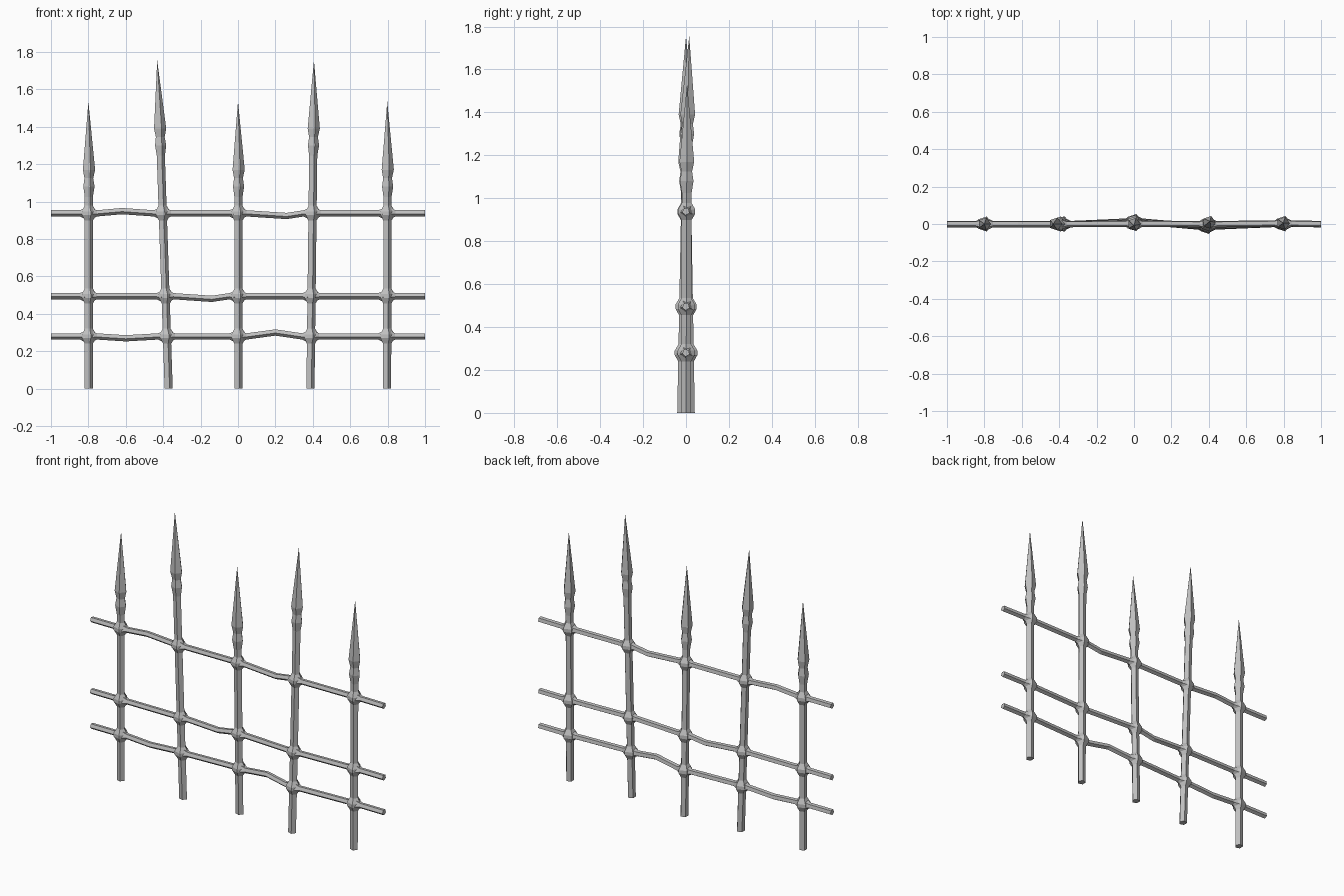
import bpy, bmesh, math
from mathutils import Vector

cube = bpy.data.objects.get("Cube")
if cube:
    bpy.data.objects.remove(cube)

iron = bpy.data.materials.new("light grey iron")
iron.use_nodes = True
GREY = (0.52, 0.52, 0.52, 1)
iron.diffuse_color = GREY
iron.node_tree.nodes["Principled BSDF"].inputs["Base Color"].default_value = GREY

SIDES = 5
RAIL_HEIGHTS = (0.28, 0.495, 0.938)
POST_R, RAIL_R = 0.024, 0.018


def bar(name, stations, u, v, turn):
    """Skin five-sided rings of (centre, radius) in the plane u, v; zero radius makes a tip."""
    bm = bmesh.new()
    rings = []
    for centre, r in stations:
        if r == 0:
            rings.append([bm.verts.new(centre)])
            continue
        angles = [turn + math.tau * i / SIDES for i in range(SIDES)]
        rings.append([bm.verts.new(centre + r * (math.cos(a) * u + math.sin(a) * v))
                      for a in angles])
    for a, b in zip(rings, rings[1:]):
        for i in range(SIDES):
            j = (i + 1) % SIDES
            if len(b) == 1:
                bm.faces.new((a[i], a[j], b[0]))
            else:
                bm.faces.new((a[i], a[j], b[j], b[i]))
    for ring in (rings[0], rings[-1]):
        if len(ring) > 1:
            bm.faces.new(ring)
    bmesh.ops.recalc_face_normals(bm, faces=bm.faces)
    mesh = bpy.data.meshes.new(name)
    bm.to_mesh(mesh)
    bm.free()
    mesh.materials.append(iron)
    bpy.context.collection.objects.link(bpy.data.objects.new(name, mesh))


# Each post leans on a straight line from its foot to its tip
posts = {
    "outer_right_post": (Vector((-0.8, 0, 0)), Vector((-0.8, 0, 1.535))),
    "tall_right_post": (Vector((-0.373, 0, 0)), Vector((-0.432, 0, 1.755))),
    "centre_post": (Vector((0, 0.018, 0)), Vector((0, -0.008, 1.535))),
    "tall_left_post": (Vector((0.385, -0.018, 0)), Vector((0.406, 0.015, 1.755))),
    "outer_left_post": (Vector((0.795, 0, 0)), Vector((0.798, 0.005, 1.535))),
}


def on_post(post, z):
    foot, tip = post
    return foot.lerp(tip, z / tip.z)


# Posts with swollen joints and a spear finial, as (distance below the tip, radius)
FINIAL = ((0.51, POST_R), (0.455, 0.033), (0.41, 0.026), (0.365, 0.036), (0, 0))
COLLAR = ((-0.04, POST_R), (-0.01, 0.042), (0.01, 0.042), (0.04, POST_R))

for name, post in posts.items():
    top = post[1].z
    profile = [(0, POST_R)]
    profile += [(h + d, r) for h in RAIL_HEIGHTS for d, r in COLLAR]
    profile += [(top - d, r) for d, r in FINIAL]
    bar(name, [(on_post(post, z), r) for z, r in profile],
        Vector((1, 0, 0)), Vector((0, 1, 0)), math.radians(-72))

# Rails threaded through the posts, with a few dents given as (x, z)
rails = {
    "lower_rail": (RAIL_HEIGHTS[0], ((-0.6, 0.27), (0.2, 0.301))),
    "middle_rail": (RAIL_HEIGHTS[1], ((-0.14, 0.481),)),
    "upper_rail": (RAIL_HEIGHTS[2], ((-0.62, 0.95), (0.26, 0.924))),
}
SLEEVE = ((-0.045, RAIL_R), (-0.02, 0.031), (0.02, 0.031), (0.045, RAIL_R))

for name, (height, dents) in rails.items():
    joints = [on_post(p, height) for p in posts.values()]
    stations = [(Vector((x, 0, height)), RAIL_R) for x in (-1, 1)]
    stations += [(j + Vector((d, 0, 0)), r) for j in joints for d, r in SLEEVE]
    for x, z in dents:
        left = max((j for j in joints if j.x < x), key=lambda j: j.x)
        right = min((j for j in joints if j.x > x), key=lambda j: j.x)
        mid = left.lerp(right, (x - left.x) / (right.x - left.x))
        stations.append((Vector((x, mid.y, z)), RAIL_R))
    stations.sort(key=lambda s: s[0].x)
    bar(name, stations, Vector((0, 1, 0)), Vector((0, 0, 1)), math.radians(192))
